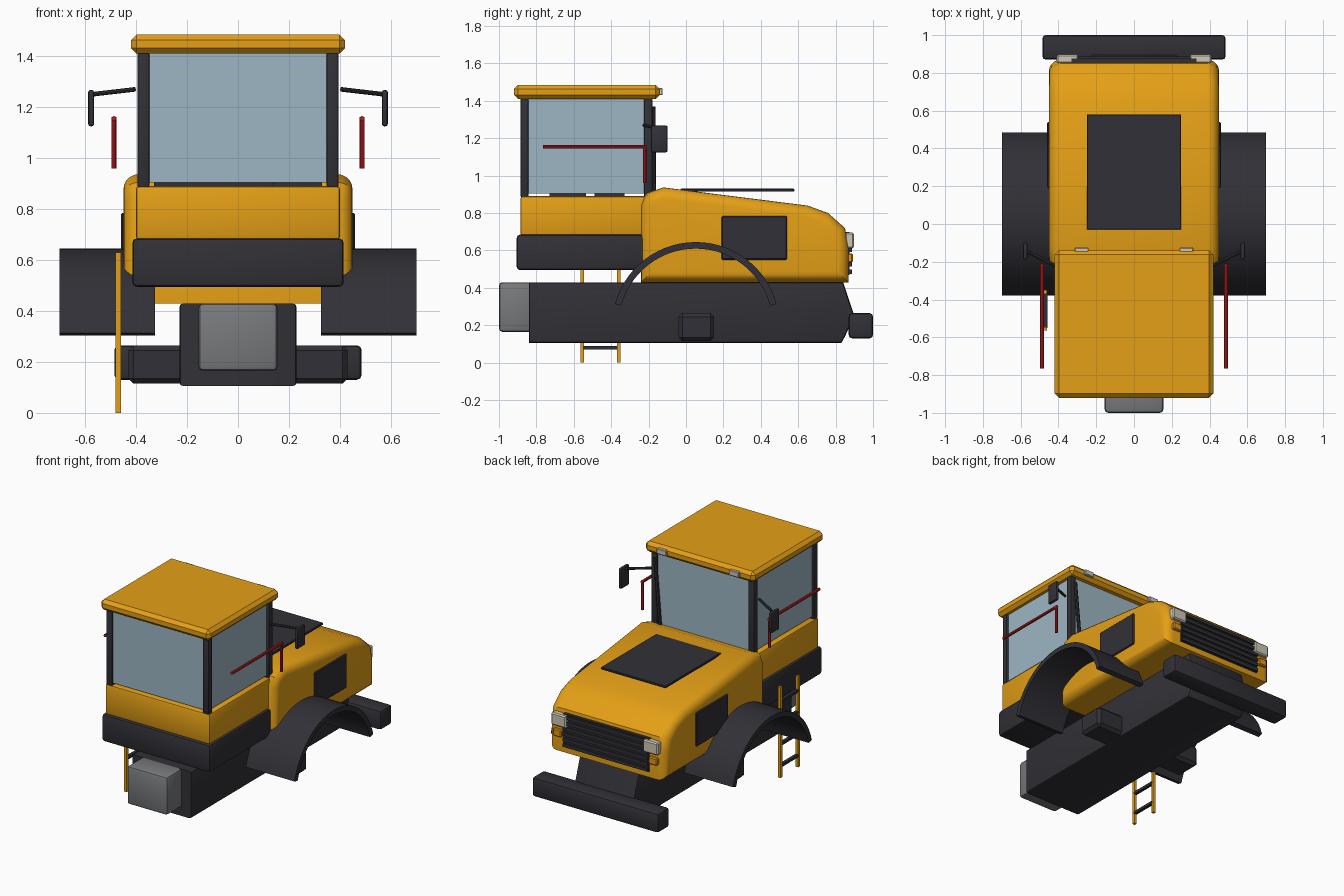
import bpy, bmesh, math
from mathutils import Vector

if "Cube" in bpy.data.objects:
    bpy.data.objects.remove(bpy.data.objects["Cube"])


def mat(name, rgb):
    m = bpy.data.materials.new(name)
    m.diffuse_color = (*rgb, 1)
    m.use_nodes = True
    m.node_tree.nodes["Principled BSDF"].inputs["Base Color"].default_value = m.diffuse_color
    return m


YELLOW = mat("yellow paint", (0.78, 0.35, 0.008))
DARK = mat("dark grey", (0.03, 0.03, 0.038))
GLASS = mat("window glass", (0.34, 0.47, 0.55))
GREY = mat("mid grey", (0.19, 0.195, 0.205))
RED = mat("red rail", (0.5, 0.012, 0.015))
LAMP = mat("lamp white", (0.62, 0.57, 0.47))
ORANGE = mat("orange lamp", (0.85, 0.32, 0.01))


def finish(name, bm, material, smooth=False):
    bmesh.ops.recalc_face_normals(bm, faces=bm.faces)
    me = bpy.data.meshes.new(name)
    bm.to_mesh(me)
    bm.free()
    me.materials.append(material)
    ob = bpy.data.objects.new(name, me)
    bpy.context.collection.objects.link(ob)
    if smooth:
        bpy.ops.object.select_all(action='DESELECT')
        ob.select_set(True)
        bpy.context.view_layer.objects.active = ob
        bpy.ops.object.shade_smooth_by_angle(angle=math.radians(35))
    return ob


def box(name, x, y, z, material, bevel=0.0, segs=1):
    """Box from (min, max) ranges with optional bevelled edges."""
    bm = bmesh.new()
    bmesh.ops.create_cube(bm, size=1)
    for v in bm.verts:
        v.co = [(r[0] + r[1]) / 2 + c * (r[1] - r[0]) for c, r in zip(v.co, (x, y, z))]
    if bevel:
        bmesh.ops.bevel(bm, geom=bm.edges[:], offset=bevel, segments=segs,
                        profile=0.5, affect='EDGES')
    return finish(name, bm, material, segs > 1)


def extrude_x(name, profile, x0, x1, material, bevel=0.0, segs=1):
    """Side profile of (y, z) points extruded across x, with rounded side rims."""
    bm = bmesh.new()
    f = bm.faces.new([bm.verts.new((x0, y, z)) for y, z in profile])
    out = bmesh.ops.extrude_face_region(bm, geom=[f])["geom"]
    for v in out:
        if isinstance(v, bmesh.types.BMVert):
            v.co.x = x1
    if bevel:
        rim = [e for e in bm.edges if abs(e.verts[0].co.x - e.verts[1].co.x) < 1e-5]
        bmesh.ops.bevel(bm, geom=rim, offset=bevel, segments=segs, profile=0.5,
                        affect='EDGES')
    return finish(name, bm, material, True)


def rod(name, a, b, r, material):
    a, b = Vector(a), Vector(b)
    bm = bmesh.new()
    bmesh.ops.create_cone(bm, cap_ends=True, segments=8, radius1=r, radius2=r,
                          depth=(b - a).length)
    q = (b - a).to_track_quat('Z', 'Y')
    for v in bm.verts:
        v.co = q @ v.co + (a + b) / 2
    return finish(name, bm, material, True)


# Chassis, front block, rear bar and axle
extrude_x("chassis", [(-.84, .105), (.83, .105), (.85, .14), (.90, .25), (.84, .43), (-.84, .43)],
          -.23, .23, DARK, .015, 2)
box("front_block", (-.155, .155), (-1, -.82), (.165, .43), GREY, .018, 2)
box("rear_bar", (-.485, .485), (.87, 1), (.13, .265), DARK, .018, 2)
box("axle", (-.43, .43), (-.04, .15), (.115, .265), DARK, .02, 1)

# Engine hood with rounded sides
extrude_x("hood", [(-.24, .43), (-.24, .84), (-.215, .905), (-.12, .937), (.65, .84),
                   (.76, .80), (.85, .72), (.87, .62), (.87, .43)],
          -.45, .45, YELLOW, .06, 5)
box("hood_top_panel", (-.25, .25), (-.03, .58), (.914, .93), DARK, .004)

# Grille with slats
box("grille", (-.33, .33), (.84, .875), (.47, .70), DARK)
for i in range(6):
    z = .475 + i * .039
    box("grille_slat", (-.325, .325), (.86, .888), (z, z + .022), DARK)

# Arched fender section
R, T, CY, CZ, N = .447, .035, .052, .198, 28
angles = [math.radians(-75 + 150 * i / N) for i in range(N + 1)]
arc = [(CY + R * math.sin(a), CZ + R * math.cos(a)) for a in angles]
arc += [(CY + (R - T) * math.sin(a), CZ + (R - T) * math.cos(a)) for a in reversed(angles)]

# Cab body, roof and panes
box("cab_base", (-.415, .415), (-.905, -.17), (.495, .685), DARK, .018, 2)
box("cab_lower_body", (-.40, .40), (-.885, -.17), (.68, .89), YELLOW, .012, 2)
box("cab_roof", (-.42, .42), (-.92, -.14), (1.41, 1.485), YELLOW, .022, 1)
box("front_window", (-.35, .35), (-.872, -.862), (.905, 1.415), GLASS)
box("rear_window", (-.35, .35), (-.20, -.19), (.905, 1.415), GLASS)
box("seat", (-.33, .14), (-.73, -.535), (.88, 1.0), DARK)
box("console", (-.06, .33), (-.49, -.33), (.88, 1.0), DARK)
rod("rear_wiper", (.36, -.175, 1.37), (.32, -.172, .92), .012, DARK)

# Parts repeated on both sides
for s in (-1, 1):
    def span(a, b):
        return tuple(sorted((s * a, s * b)))

    extrude_x("fender", arc, *span(.325, .70), DARK)
    box("hood_side_panel", span(.44, .46), (.19, .54), (.55, .785), DARK, .006)
    box("headlight", span(.295, .41), (.85, .897), (.61, .695), LAMP, .008)
    box("indicator", span(.335, .40), (.85, .892), (.535, .585), ORANGE, .006)
    box("roof_lamp", span(.24, .315), (-.15, -.125), (1.43, 1.468), LAMP, .004)
    box("front_pillar", span(.348, .395), (-.885, -.843), (.885, 1.415), DARK, .008, 2)
    box("rear_pillar", span(.348, .395), (-.225, -.18), (.885, 1.415), DARK, .008, 2)
    box("side_window", span(.368, .378), (-.85, -.22), (.905, 1.415), GLASS)
    rod("mirror_arm", (s * .405, -.225, 1.27), (s * .578, -.14, 1.25), .009, DARK)
    box("mirror", span(.565, .588), (-.188, -.098), (1.125, 1.268), DARK, .009, 2)
    rod("handrail", (s * .487, -.765, 1.155), (s * .487, -.21, 1.155), .01, RED)
    rod("handrail_post", (s * .487, -.22, .96), (s * .487, -.22, 1.162), .01, RED)

# Ladder on the left side
for y in (-.555, -.36):
    box("ladder_rail", (-.48, -.46), (y - .01, y + .01), (0, .63), YELLOW)
for z in (.08, .23, .38, .53):
    box("ladder_rung", (-.481, -.459), (-.55, -.365), (z - .009, z + .009), DARK)
